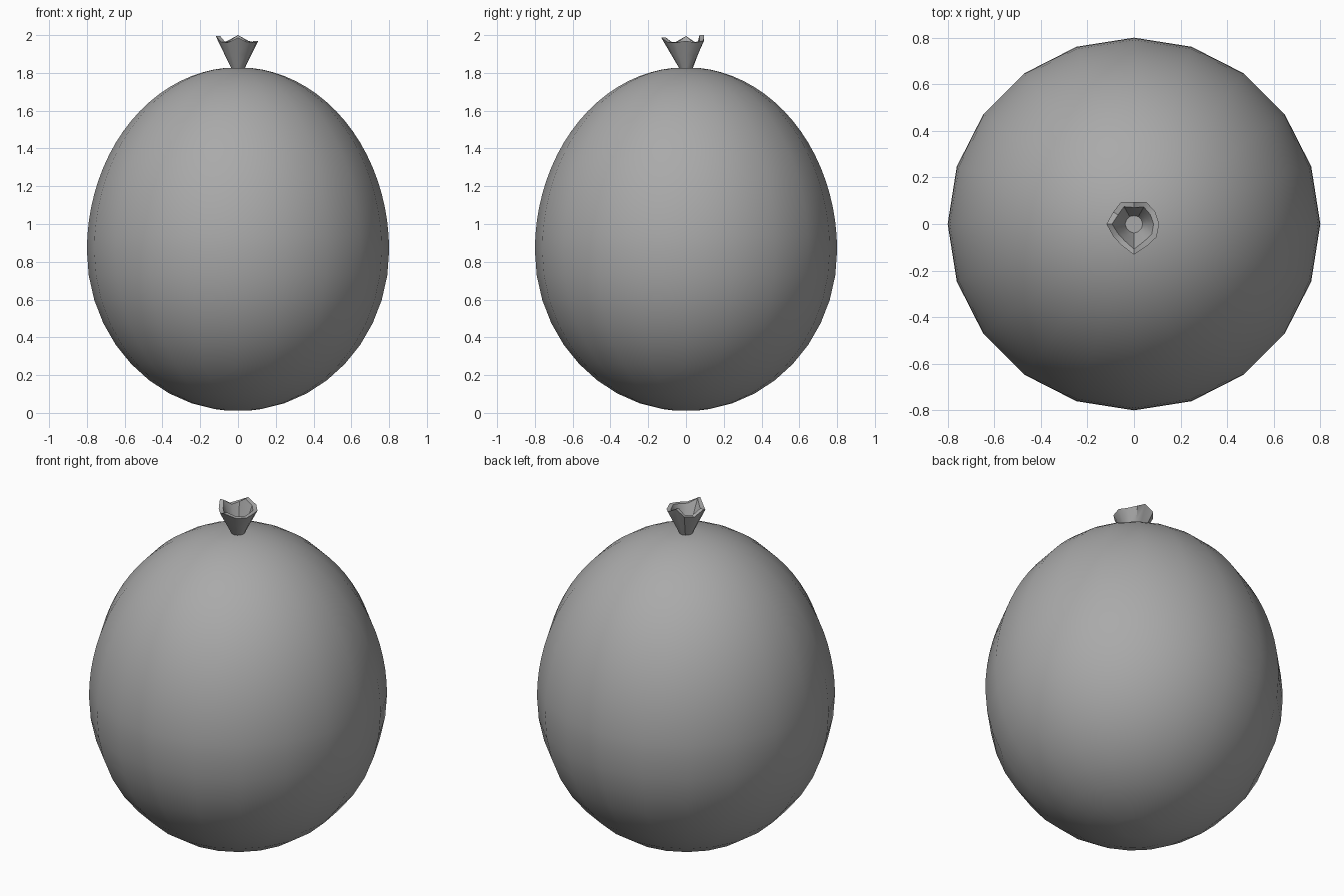
import bpy, bmesh
from math import sin, cos, pi, radians

cube = bpy.data.objects.get("Cube")
if cube:
    bpy.data.objects.remove(cube, do_unlink=True)

grey = bpy.data.materials.new("rubber grey")
grey.use_nodes = True
colour = (0.4, 0.4, 0.4, 1)
grey.diffuse_color = colour
grey.node_tree.nodes["Principled BSDF"].inputs["Base Color"].default_value = colour


def loft(name, rings):
    """Skin a stack of equal-length point rings and cap both ends."""
    bm = bmesh.new()
    loops = [[bm.verts.new(p) for p in ring] for ring in rings]
    n = len(loops[0])
    for a, b in zip(loops, loops[1:]):
        for i in range(n):
            j = (i + 1) % n
            bm.faces.new((a[i], a[j], b[j], b[i]))
    bm.faces.new(loops[0][::-1])
    bm.faces.new(loops[-1])
    bmesh.ops.recalc_face_normals(bm, faces=bm.faces)
    mesh = bpy.data.meshes.new(name)
    bm.to_mesh(mesh)
    bm.free()
    mesh.materials.append(grey)
    obj = bpy.data.objects.new(name, mesh)
    bpy.context.collection.objects.link(obj)
    bpy.ops.object.select_all(action='DESELECT')
    obj.select_set(True)
    bpy.context.view_layer.objects.active = obj
    bpy.ops.object.shade_smooth_by_angle(angle=radians(40))
    return obj


def circle(r, z, n):
    return [(r * cos(2 * pi * i / n), r * sin(2 * pi * i / n), z) for i in range(n)]


# Egg-shaped body: a squatter lower half and a taller upper half
SIDES, WIDEST, RADIUS = 20, 0.86, 0.8
body = []
for k in range(-19, 20):
    if k < 0 and k % 2 and k > -19:
        continue
    a = k * pi / 40
    height = 0.85 if k < 0 else 0.97
    body.append(circle(RADIUS * cos(a), WIDEST + height * sin(a), SIDES))
loft("balloon_body", body)

# Wavy rim of the neck: radius and height every 30 degrees from +x
RIM = [(0.108, 1.97), (0.105, 1.96), (0.108, 1.97), (0.095, 2.0),
       (0.11, 1.97), (0.103, 1.96), (0.118, 1.995), (0.104, 1.965),
       (0.106, 1.96), (0.132, 1.988), (0.11, 1.96), (0.112, 1.96)]
BASE = 1.825


def neck_ring(t, inset):
    """Ring at fraction t between the round base and the wavy rim."""
    ring = []
    for i, (r, z) in enumerate(RIM):
        a = i * pi / 6
        rad = 0.036 + (r - 0.036) * t - inset
        ring.append((rad * cos(a), rad * sin(a), BASE + (z - BASE) * t))
    return ring


# Flared neck: up the outside, over the lip and down to the inner floor
loft("balloon_neck", [neck_ring(0, 0), neck_ring(0.5, 0), neck_ring(1, 0),
                      neck_ring(1, 0.024), neck_ring(0.5, 0.015),
                      neck_ring(0.1, 0.006)])
